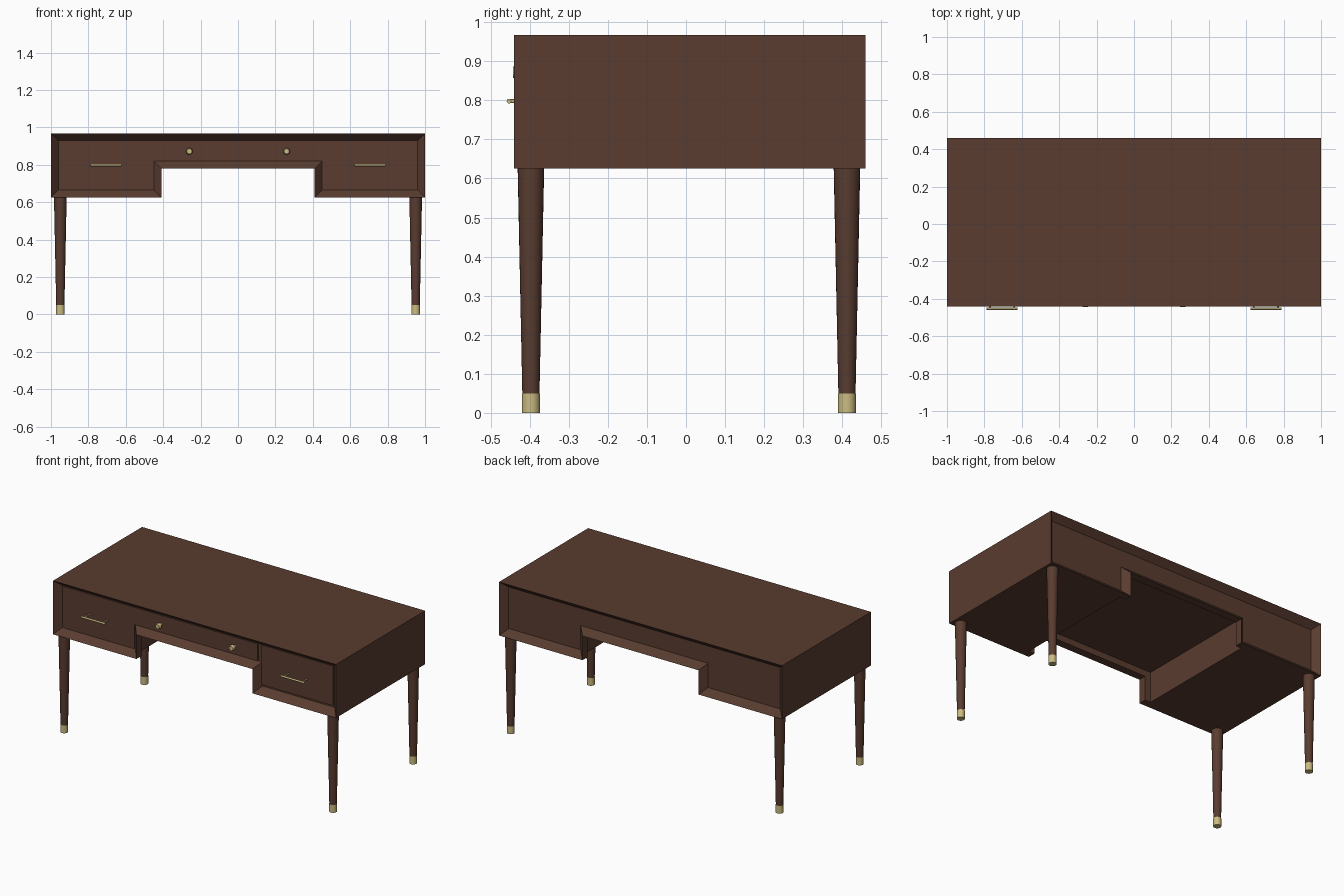
import bpy, bmesh
from mathutils import Vector

cube = bpy.data.objects.get("Cube")
if cube:
    bpy.data.objects.remove(cube, do_unlink=True)


def material(name, rgb):
    m = bpy.data.materials.new(name)
    m.use_nodes = True
    m.diffuse_color = (*rgb, 1)
    m.node_tree.nodes["Principled BSDF"].inputs["Base Color"].default_value = (*rgb, 1)
    return m


WOOD = material("dark walnut", (0.1, 0.045, 0.029))
BRASS = material("pale brass", (0.6, 0.5, 0.22))


def loft(name, rings, mat):
    """Join matching x-z outlines, each placed at its own y, and cap both ends."""
    bm = bmesh.new()
    loops = [[bm.verts.new((x, y, z)) for x, z in outline] for y, outline in rings]
    n = len(loops[0])
    for a, b in zip(loops, loops[1:]):
        for i in range(n):
            j = (i + 1) % n
            bm.faces.new((a[i], a[j], b[j], b[i]))
    bm.faces.new(loops[0])
    bm.faces.new(loops[-1])
    bmesh.ops.remove_doubles(bm, verts=bm.verts, dist=0.0001)
    bmesh.ops.recalc_face_normals(bm, faces=bm.faces)
    mesh = bpy.data.meshes.new(name)
    bm.to_mesh(mesh)
    bm.free()
    obj = bpy.data.objects.new(name, mesh)
    bpy.context.collection.objects.link(obj)
    mesh.materials.append(mat)
    return obj


def rod(name, start, end, r1, r2, mat, sides=24):
    """Round bar, possibly tapered, between two points."""
    a, b = Vector(start), Vector(end)
    bpy.ops.mesh.primitive_cone_add(vertices=sides, radius1=r1, radius2=r2,
                                    depth=(b - a).length, location=(a + b) / 2)
    obj = bpy.context.object
    obj.rotation_euler = (b - a).to_track_quat("Z", "Y").to_euler()
    obj.name = name
    obj.data.materials.append(mat)
    bpy.ops.object.shade_smooth_by_angle()
    return obj


def desk_outline(side, knee_x, foot, knee_z, top):
    half = [(knee_x, knee_z), (knee_x, foot), (side, foot), (side, top)]
    return half + [(-x, z) for x, z in reversed(half)]


# Body: mitred frames front and back, with the knee hole set back between them
outer = desk_outline(1, 0.41, 0.625, 0.78, 0.967)
inner = desk_outline(0.96, 0.45, 0.665, 0.82, 0.93)
knee = desk_outline(1, 0.45, 0.625, 0.82, 0.967)
FRONT, BACK, RECESS = -0.44, 0.46, -0.395
loft("desk_body", [(RECESS, inner), (FRONT, outer), (-0.39, outer), (-0.39, knee),
                   (0.41, knee), (0.41, outer), (BACK, outer), (0.42, inner)], WOOD)

# Drawer fronts
left_front = [(-0.96, 0.665), (-0.45, 0.665), (-0.45, 0.82),
              (0.42, 0.82), (0.42, 0.93), (-0.96, 0.93)]
right_front = [(0.45, 0.677), (0.953, 0.677), (0.953, 0.93), (0.45, 0.93)]
for name, outline in (("left_and_centre_drawer_front", left_front),
                      ("right_drawer_front", right_front)):
    loft(name, [(-0.403, outline), (RECESS, outline)], WOOD)

for s, label in ((-1, "right"), (1, "left")):
    # Tapered legs with brass feet
    for y, end in ((-0.397, "front"), (0.412, "back")):
        x = 0.95 * s
        rod(f"{end}_{label}_leg", (x, y, 0.05), (x, y, 0.63), 0.022, 0.034, WOOD)
        rod(f"{end}_{label}_foot", (x, y, 0), (x, y, 0.05), 0.023, 0.023, BRASS)

    # Bar handle on two posts
    x, z = 0.705 * s, 0.798
    rod(f"{label}_handle_bar", (x - 0.083, -0.453, z), (x + 0.083, -0.453, z),
        0.006, 0.006, BRASS, 12)
    for d in (-0.065, 0.065):
        rod(f"{label}_handle_post", (x + d, -0.40, z), (x + d, -0.453, z),
            0.005, 0.005, BRASS, 12)

    # Round knob on the centre drawer
    x, z = 0.26 * s, 0.872
    rod(f"{label}_knob_stem", (x, -0.40, z), (x, -0.425, z), 0.008, 0.008, BRASS, 12)
    rod(f"{label}_knob", (x, -0.424, z), (x, -0.443, z), 0.018, 0.014, BRASS, 16)
